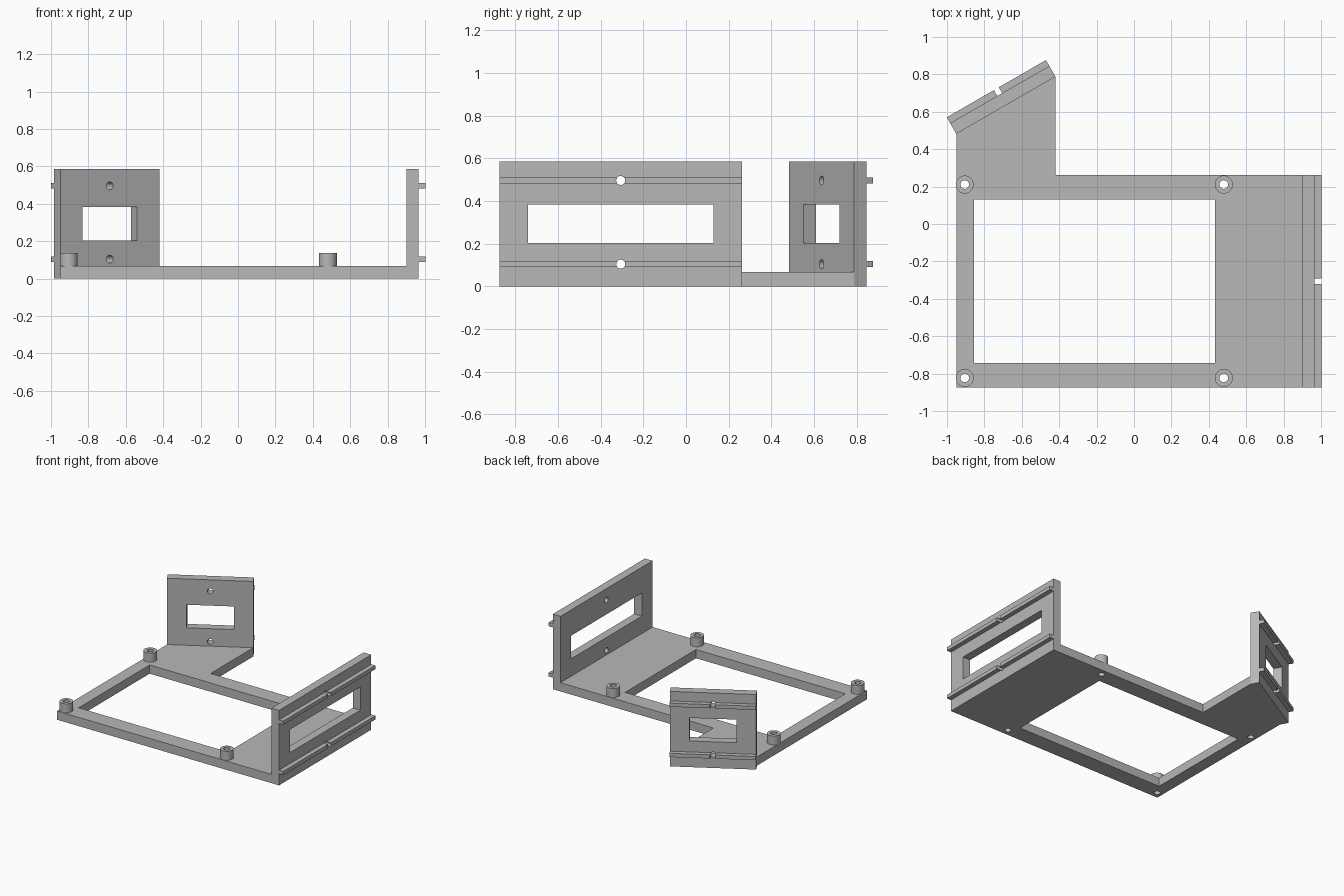
import bpy
import bmesh
from math import radians
from mathutils import Matrix, Vector

cube = bpy.data.objects.get("Cube")
if cube:
    bpy.data.objects.remove(cube, do_unlink=True)

grey = bpy.data.materials.new("plain grey")
grey.use_nodes = True
colour = (0.48, 0.48, 0.48, 1)
grey.diffuse_color = colour
grey.node_tree.nodes["Principled BSDF"].inputs["Base Color"].default_value = colour

BASE_T = 0.068
WALL_T = 0.066
WALL_H = 0.585
RAIL_OUT = 0.036
RAIL_HALF = 0.0145
RAIL_Z = (0.104, 0.496)
BORE_R = 0.021


def finish(name, bm):
    bmesh.ops.recalc_face_normals(bm, faces=bm.faces)
    mesh = bpy.data.meshes.new(name)
    bm.to_mesh(mesh)
    bm.free()
    mesh.materials.append(grey)
    obj = bpy.data.objects.new(name, mesh)
    bpy.context.collection.objects.link(obj)
    return obj


def extrude(points, vector):
    """Solid made by sweeping a flat outline along a vector."""
    bm = bmesh.new()
    face = bm.faces.new([bm.verts.new(p) for p in points])
    new = bmesh.ops.extrude_face_region(bm, geom=[face])["geom"]
    verts = [v for v in new if isinstance(v, bmesh.types.BMVert)]
    bmesh.ops.translate(bm, verts=verts, vec=Vector(vector))
    return bm


def add_box(bm, low, high):
    low, high = Vector(low), Vector(high)
    matrix = Matrix.Translation((low + high) / 2) @ Matrix.Diagonal((*(high - low), 1))
    bmesh.ops.create_cube(bm, size=1, matrix=matrix)


def add_rod(bm, centre, radius, depth, turn=Matrix()):
    bmesh.ops.create_cone(bm, cap_ends=True, segments=32, radius1=radius, radius2=radius,
                          depth=depth, matrix=Matrix.Translation(centre) @ turn)


def cut(obj, cutter_bm):
    """Subtract the cutter, keep the result and drop the helper."""
    cutter = finish("cutter", cutter_bm)
    cutter.hide_render = True
    mod = obj.modifiers.new("cut", "BOOLEAN")
    mod.operation = "DIFFERENCE"
    mod.solver = "EXACT"
    mod.object = cutter
    deps = bpy.context.evaluated_depsgraph_get()
    mesh = bpy.data.meshes.new_from_object(obj.evaluated_get(deps))
    obj.modifiers.clear()
    obj.data = mesh
    bpy.data.objects.remove(cutter, do_unlink=True)


def smooth(obj):
    bpy.ops.object.select_all(action="DESELECT")
    obj.select_set(True)
    bpy.context.view_layer.objects.active = obj
    bpy.ops.object.shade_smooth_by_angle(angle=radians(30))


# Base plate with a slanted tab, a large opening and screw holes
posts = [(x, y) for x in (-0.905, 0.48) for y in (-0.823, 0.211)]
outline = [(-0.95, -0.874), (0.9, -0.874), (0.9, 0.262), (-0.42, 0.262),
           (-0.42, 0.788), (-0.95, 0.482)]
base = finish("base_plate", extrude([(x, y, 0) for x, y in outline], (0, 0, BASE_T)))
holes = bmesh.new()
add_box(holes, (-0.855, -0.742, -0.1), (0.433, 0.132, 0.2))
for x, y in posts:
    add_rod(holes, (x, y, 0), 0.023, 0.4)
cut(base, holes)
smooth(base)

# Hollow standoff posts
for i, (x, y) in enumerate(posts):
    bm = bmesh.new()
    add_rod(bm, (x, y, BASE_T + 0.035), 0.048, 0.07)
    post = finish(f"standoff_post_{i + 1}", bm)
    bore = bmesh.new()
    add_rod(bore, (x, y, BASE_T), 0.023, 0.4)
    cut(post, bore)
    smooth(post)


# Upright walls: railed profile, central slot, two bores through the rails
def wall(name, corner, angle, length, slot):
    out = WALL_T + RAIL_OUT
    profile = [(0, 0), (WALL_T, 0)]
    for z in RAIL_Z:
        profile += [(WALL_T, z - RAIL_HALF), (out, z - RAIL_HALF),
                    (out, z + RAIL_HALF), (WALL_T, z + RAIL_HALF)]
    profile += [(WALL_T, WALL_H), (0, WALL_H)]
    obj = finish(name, extrude([(0, y, z) for y, z in profile], (length, 0, 0)))
    mid = length / 2
    cutter = bmesh.new()
    add_box(cutter, (mid - slot / 2, -0.1, 0.204), (mid + slot / 2, 0.2, 0.384))
    for z in RAIL_Z:
        add_rod(cutter, (mid, 0, z), BORE_R, 0.5, Matrix.Rotation(radians(90), 4, "X"))
    cut(obj, cutter)
    obj.data.transform(Matrix.Translation((*corner, 0)) @ Matrix.Rotation(radians(angle), 4, "Z"))
    smooth(obj)


wall("side_wall", (0.9, 0.262), -90, 1.136, 0.87)
wall("angled_back_wall", (-0.95, 0.482), 30, 0.612, 0.336)
